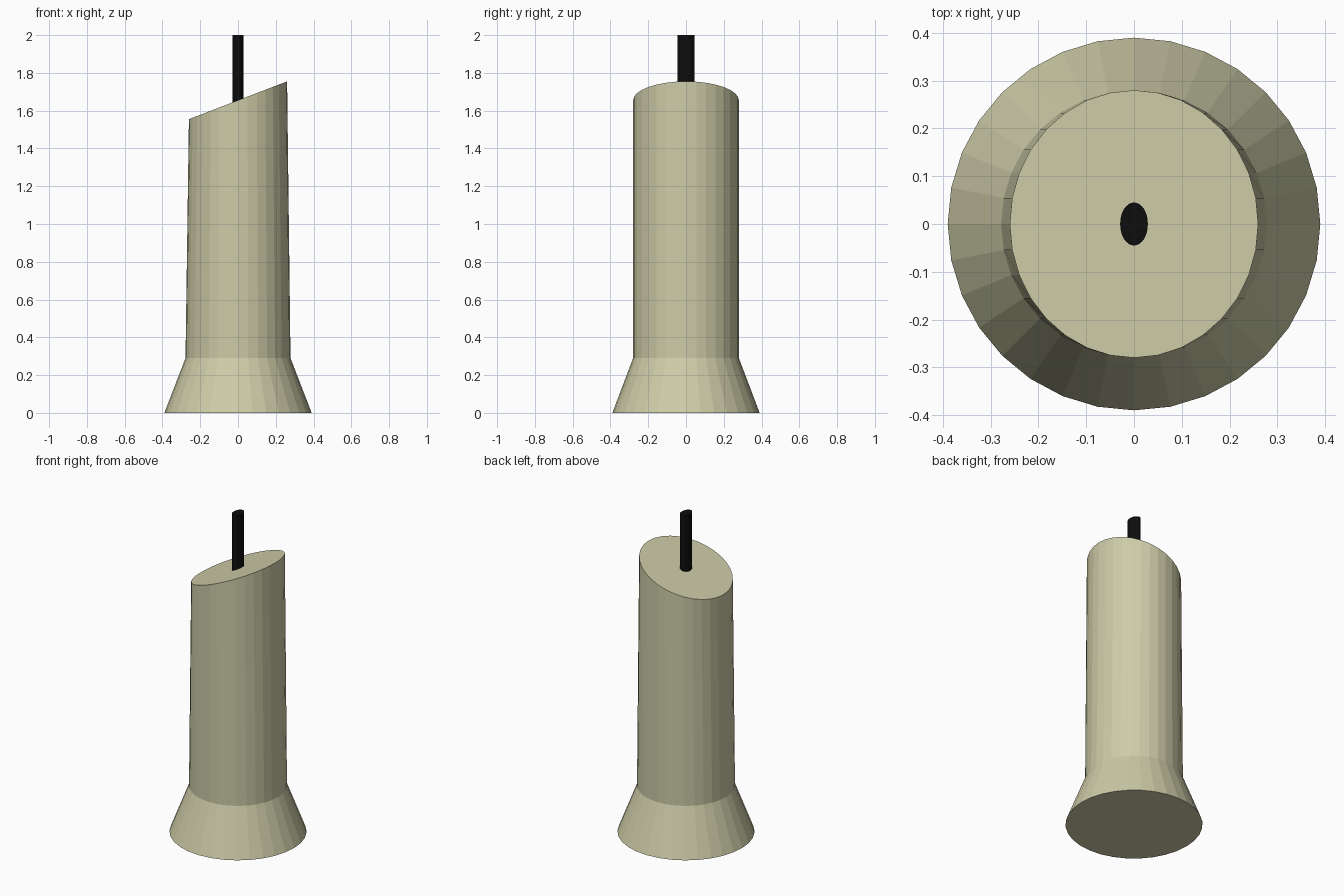
import bpy
import bmesh
from math import cos, sin, tau

SIDES = 32

cube = bpy.data.objects.get("Cube")
if cube:
    bpy.data.objects.remove(cube, do_unlink=True)


def material(name, colour):
    mat = bpy.data.materials.new(name)
    mat.use_nodes = True
    mat.diffuse_color = colour
    mat.node_tree.nodes["Principled BSDF"].inputs["Base Color"].default_value = colour
    return mat


def loft(name, rings, mat):
    """Capped loft of ellipses: (x radius, y radius, centre z, rise at the +x end)."""
    bm = bmesh.new()
    loops = []
    for rx, ry, z, rise in rings:
        angles = [tau * i / SIDES for i in range(SIDES)]
        loops.append([bm.verts.new((rx * cos(a), ry * sin(a), z + rise * cos(a)))
                      for a in angles])
    for low, high in zip(loops, loops[1:]):
        for i in range(SIDES):
            j = (i + 1) % SIDES
            bm.faces.new((low[i], low[j], high[j], high[i]))
    bm.faces.new(loops[0][::-1])
    bm.faces.new(loops[-1])
    mesh = bpy.data.meshes.new(name)
    bm.to_mesh(mesh)
    bm.free()
    mesh.materials.append(mat)
    obj = bpy.data.objects.new(name, mesh)
    bpy.context.collection.objects.link(obj)
    return obj


wax = material("cream wax", (0.61, 0.60, 0.39, 1))
char = material("black wick", (0.004, 0.004, 0.004, 1))

# Flared foot and slightly tapered shaft with a slanted top
loft("candle_body", [(0.39, 0.39, 0, 0),
                     (0.278, 0.28, 0.29, 0),
                     (0.26, 0.28, 1.655, 0.1)], wax)

# Oval wick, sunk a little into the wax
loft("wick", [(0.029, 0.045, 1.6, 0),
              (0.029, 0.045, 2, 0)], char)
